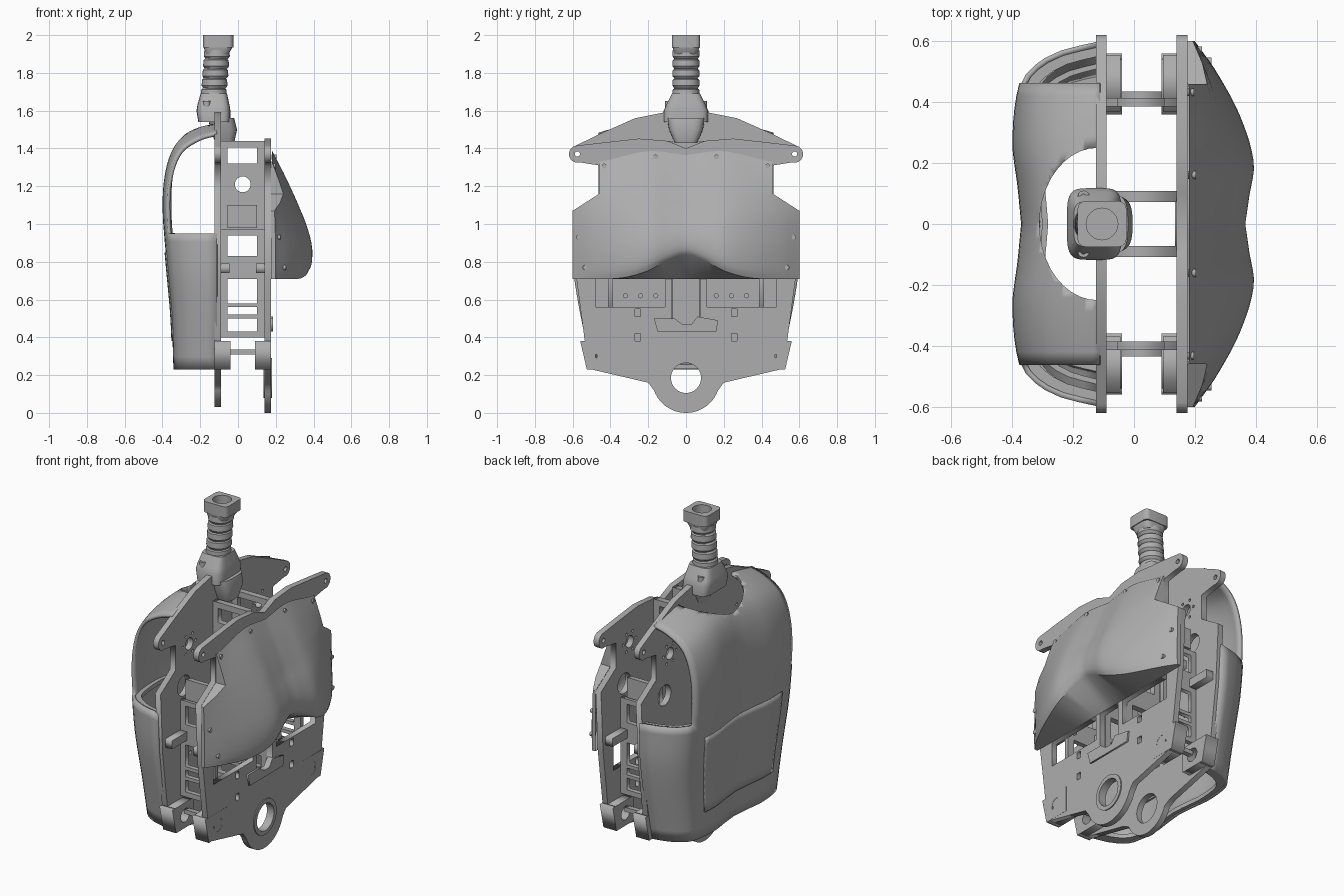
import bpy, math
from mathutils import Matrix

cube = bpy.data.objects.get("Cube")
if cube:
    bpy.data.objects.remove(cube, do_unlink=True)

grey = bpy.data.materials.new("plain_grey")
grey.use_nodes = True
grey.diffuse_color = (0.42, 0.42, 0.42, 1)
grey.node_tree.nodes["Principled BSDF"].inputs["Base Color"].default_value = (0.42, 0.42, 0.42, 1)

# Columns give where local X, Y, Z of a flat profile end up
AXES = {
    "x": Matrix(((0, 0, 1), (1, 0, 0), (0, 1, 0))).to_4x4(),
    "y": Matrix(((1, 0, 0), (0, 0, -1), (0, 1, 0))).to_4x4(),
    "z": Matrix.Identity(4),
}


def add(name, mesh, smooth=False):
    mesh.materials.clear()
    mesh.materials.append(grey)
    ob = bpy.data.objects.new(name, mesh)
    bpy.context.collection.objects.link(ob)
    if smooth:
        bpy.ops.object.select_all(action="DESELECT")
        ob.select_set(True)
        bpy.context.view_layer.objects.active = ob
        bpy.ops.object.shade_smooth_by_angle(angle=math.radians(35))
    return ob


def prism(name, outline, holes, axis, lo, hi):
    """Flat profile with holes, extruded from lo to hi along an axis."""
    cu = bpy.data.curves.new(name, "CURVE")
    cu.dimensions, cu.fill_mode, cu.extrude = "2D", "BOTH", (hi - lo) / 2
    for loop in [outline] + holes:
        sp = cu.splines.new("POLY")
        sp.points.add(len(loop) - 1)
        for p, (a, b) in zip(sp.points, loop):
            p.co = (a, b, 0, 1)
        sp.use_cyclic_u = True
    tmp = bpy.data.objects.new(name + "_profile", cu)
    bpy.context.collection.objects.link(tmp)
    bpy.context.view_layer.update()
    mesh = bpy.data.meshes.new_from_object(tmp.evaluated_get(bpy.context.evaluated_depsgraph_get()))
    bpy.data.objects.remove(tmp, do_unlink=True)
    mid = (lo + hi) / 2 * (-1 if axis == "y" else 1)
    mesh.transform(AXES[axis] @ Matrix.Translation((0, 0, mid)))
    return add(name, mesh)


def grid(name, rows, flip=False, caps=False, smooth=True):
    n = len(rows[0])
    verts = [p for r in rows for p in r]
    faces = []
    for i in range(len(rows) - 1):
        for j in range(n if caps else n - 1):
            k = (j + 1) % n
            f = (i * n + j, i * n + n + j, i * n + n + k, i * n + k)
            if all(verts[q] is not None for q in f):
                faces.append(f[::-1] if flip else f)
    if caps:
        faces += [tuple(range(n)), tuple(range(len(verts) - 1, len(verts) - n - 1, -1))]
    mesh = bpy.data.meshes.new(name)
    mesh.from_pydata([v or (-0.12, 0, 0.5) for v in verts], [], faces)
    return add(name, mesh, smooth)


def lookup(pts, t):
    """Smooth curve through (t, value) points."""
    t = min(max(t, pts[0][0]), pts[-1][0])
    i = max(k for k in range(len(pts) - 1) if pts[k][0] <= t)
    sl = lambda k: (pts[min(k + 1, len(pts) - 1)][1] - pts[max(k - 1, 0)][1]) / (
        pts[min(k + 1, len(pts) - 1)][0] - pts[max(k - 1, 0)][0])
    (a, va), (b, vb) = pts[i], pts[i + 1]
    h, s = b - a, (t - a) / (b - a)
    return (va * (1 + 2 * s) * (1 - s) ** 2 + sl(i) * h * s * (1 - s) ** 2
            + vb * s * s * (3 - 2 * s) + sl(i + 1) * h * s * s * (s - 1))


def arc(a, b, r, start=0, end=360, n=24):
    m = n if end - start >= 360 else n - 1
    return [(a + r * math.cos(math.radians(start + (end - start) * i / m)),
             b + r * math.sin(math.radians(start + (end - start) * i / m))) for i in range(n)]


def rect(a0, a1, b0, b1):
    return [(a0, b0), (a1, b0), (a1, b1), (a0, b1)]


def both(half):
    return half + [(-a, b) for a, b in reversed(half) if abs(a) > 1e-4]


# Two big frame plates
flank = [(0.2, 0.16), (0.5, 0.23), (0.525, 0.3), (0.58, 0.71), (0.6, 1.07), (0.46, 1.16),
         (0.46, 1.31), (0.56, 1.326)] + arc(0.575, 1.37, 0.045, -80, 75, 10)
front = both(arc(0, 0.18, 0.18, -90, -20, 12) + flank + [(0.45, 1.43), (0.25, 1.452), (0.1, 1.44), (0, 1.4)])
back = both(arc(0, 0.19, 0.16, -90, -20, 12) + flank + [(0.45, 1.48), (0.27, 1.56), (0.12, 1.59)])
shared = [arc(0, 0.185, 0.085)]
for s in (-1, 1):
    shared += [arc(s * 0.575, 1.37, 0.014, n=10), arc(s * 0.38, 1.04, 0.06), arc(s * 0.33, 1.27, 0.035)]
    shared += [arc(s * 0.33 + a, 1.27 + b, 0.009, n=6) for a, b in arc(0, 0, 0.06, n=6)]
    shared += [arc(s * a, b, 0.011, n=8) for a in (0.38, 0.48) for b in (0.24, 0.3, 0.36)]
slots = [rect(-0.075, 0.075, 0.43, 0.71)]
for s in (-1, 1):
    slots += [rect(s * 0.11, s * 0.48, 0.56, 0.71), rect(s * 0.24, s * 0.27, 0.51, 0.55),
              rect(s * 0.24, s * 0.27, 0.38, 0.42)]
small = [arc(s * a, 0.62, 0.011, n=8) for s in (-1, 1) for a in (0.16, 0.24, 0.32)]
prism("front_plate", front, shared + slots, "x", 0.14, 0.175)
prism("back_plate", back, shared + small, "x", -0.125, -0.09)
prism("hip_ring", arc(0, 0.185, 0.105), [arc(0, 0.185, 0.08)], "x", 0.135, 0.181)
prism("latch_plate", [(-0.17, 0.5), (-0.06, 0.5), (-0.02, 0.47), (0.03, 0.47), (0.06, 0.51),
                      (0.17, 0.49), (0.16, 0.43), (-0.15, 0.43)], [], "x", 0.15, 0.185)

# Ladder-shaped spacers between the plates
cells = [rect(-0.055, 0.1, a, b) for a, b in ((0.43, 0.5), (0.52, 0.56), (0.58, 0.71), (0.83, 0.94), (0.98, 1.1))]
upper = [rect(-0.055, 0.1, 1.32, 1.405), arc(0.025, 1.21, 0.042)]
for s in (-1, 1):
    prism("inner_ladder", rect(-0.09, 0.14, 0.4, 1.44), cells + upper, "y", s * 0.09 - 0.018, s * 0.09 + 0.018)
    prism("outer_ladder", rect(-0.09, 0.14, 0.4, 0.97), cells, "y", s * 0.4 - 0.014, s * 0.4 + 0.014)
    prism("lower_rod", rect(-0.05, 0.1, 0.31, 0.335), [], "y", s * 0.42 - 0.015, s * 0.42 + 0.015)
    # Hip blocks and slanted edge strips
    block = [(s * 0.36, 0.23), (s * 0.5, 0.23), (s * 0.54, 0.38), (s * 0.36, 0.38)]
    strip = [(s * 0.5, 0.23), (s * 0.525, 0.23), (s * 0.56, 0.38), (s * 0.535, 0.38)]
    for lo, hi in ((-0.125, -0.04), (0.09, 0.176)):
        prism("hip_block", block, [arc(s * 0.44, 0.305, 0.04, n=16)], "x", lo, hi)
        prism("edge_strip", strip, [], "x", lo, hi)
    for lo, hi in ((-0.09, -0.045), (0.095, 0.14)):
        prism("side_flange", rect(s * 0.37, s * 0.555, 0.74, 0.79), [], "x", lo, hi)

# Back shell
DEPTH = [(0, 0), (1, 0.1), (2, 0.2), (3, 0.255), (4, 0.283), (5, 0.287), (6, 0.28), (7, 0.262), (8, 0.24), (9, 0.23)]
HEIGHT = [(0, 1.555), (1, 1.525), (2, 1.46), (3, 1.36), (4, 1.22), (5, 1.07), (6, 0.95), (7, 0.75), (8, 0.5), (9, 0.23)]
SECTION = [(0, 0.9), (0.2, 0.94), (0.45, 1), (0.77, 0.92), (0.87, 0.76), (0.95, 0.45), (1, 0)]
WIDTH = [(0.23, 0.5), (0.7, 0.59), (0.95, 0.6), (1.6, 0.6)]


def shell(u, v, out=0.0):
    z = lookup(HEIGHT, v)
    x = -0.112 - lookup(DEPTH, v) * lookup(SECTION, abs(u)) - out
    y = u * lookup(WIDTH, z)
    return (x, y, z - 0.07 * (u / 0.77) ** 2 * max(0, (z - 0.95) / 0.6))


half_u = [0.08, 0.16, 0.24, 0.32, 0.4, 0.48, 0.56, 0.63, 0.7, 0.77, 0.82, 0.87, 0.91, 0.95, 0.975, 1]
cols = [-u for u in reversed(half_u)] + [0] + half_u
steps = [i / 4 for i in range(37)]
# arm openings leave the upper sides away
body = grid("back_shell", [[shell(u, v) if abs(u) < 0.78 or v >= 6 else None for u in cols] for v in steps], flip=True)
sol = body.modifiers.new("thickness", "SOLIDIFY")
sol.thickness, sol.offset = 0.018, -1
neck_hole = prism("neck_hole_cutter", [(-0.12 + 0.19 * a, 0.25 * b) for a, b in arc(0, 0, 1, n=40)], [], "z", 1.25, 1.8)
neck_hole.hide_render = True
neck_hole.hide_set(True)
cut = body.modifiers.new("neck_hole", "BOOLEAN")
cut.object, cut.operation, cut.solver = neck_hole, "DIFFERENCE", "EXACT"
# the cutter needs a closed skin
weld = neck_hole.modifiers.new("weld", "WELD")
weld.merge_threshold = 0.0005

# Raised hatch on the lower back
hatch_cols = [u / 20 for u in range(-12, 13)]
hatch = grid("back_hatch", [[shell(u, 6.55 + i * 0.19, 0.006) for u in hatch_cols] for i in range(11)], flip=True)
hatch.modifiers.new("thickness", "SOLIDIFY").thickness = 0.008

# Ribs inside the shell
for v, inner in ((6.1, 0.86), (7.2, 0.88), (8.2, 0.88), (8.95, 0.82)):
    outer = [shell(u, v) for u in cols]
    loop = [(-0.11 + (p[0] + 0.11) * 0.98, p[1] * 0.98) for p in outer]
    loop += [(-0.11 + (p[0] + 0.11) * inner, p[1] * (inner + 0.06)) for p in reversed(outer)]
    prism("shell_rib", loop, [], "z", outer[0][2] - 0.012, outer[0][2] + 0.012)

# Chest cover: a height field over the front plate
RISE = [(0.71, 0.195), (0.75, 0.212), (0.85, 0.213), (0.96, 0.19), (1.08, 0.15), (1.25, 0.072), (1.38, 0.003)]
BULGE = [(0, 0.87), (0.09, 0.93), (0.2, 1), (0.35, 0.8), (0.5, 0.43), (0.6, 0.1)]
BOTTOM = [(0, 0.84), (0.04, 0.832), (0.12, 0.795), (0.22, 0.745), (0.36, 0.712), (0.6, 0.71)]
TOP = [(0, 1.365), (0.2, 1.385), (0.46, 1.33), (0.6, 1.33)]


def chest(u, zn):
    y = u * (0.6 - 0.14 * min(max((zn - 1.07) / 0.09, 0), 1))
    lo, hi = lookup(BOTTOM, abs(y)), lookup(TOP, abs(y))
    # blend to the shaped edges while keeping the notch level
    z = zn + (lo - 0.71) * max(0, 1 - (zn - 0.71) / 0.36) + (hi - 1.38) * max(0, (zn - 1.16) / 0.22)
    return (0.178 + lookup(RISE, zn) * lookup(BULGE, abs(y)), y, z)


levels = [1.38 - 0.0275 * i for i in range(8)] + [1.16, 1.115, 1.07] + [1.07 - 0.04 * i for i in range(1, 9)] + [0.73, 0.71]
us = [i / 20 for i in range(-20, 21)]
skin = [[chest(u, z) for u in us] for z in levels]
skin = [[(0.176,) + r[0][1:]] + r + [(0.176,) + r[-1][1:]] for r in skin]
skin.append([(0.176, p[1], 0.71) for p in skin[-1]])
grid("chest_cover", skin)

# Cover screws
for s in (-1, 1):
    for u, z in ((0.35, 1.35), (0.94, 1.345), (0.95, 0.93), (0.89, 0.77)):
        x, y, zz = chest(s * u, z)
        prism("cover_screw", arc(y, zz, 0.013, n=10), [], "x", x - 0.02, x + 0.006)


# Neck: stacked cross-sections of (height, centre x, half x, half y)
def stack(name, sections, power, n=32):
    def ring(z, cx, rx, ry):
        pts = []
        for i in range(n):
            c, d = math.cos(2 * math.pi * i / n), math.sin(2 * math.pi * i / n)
            pts.append((cx + rx * math.copysign(abs(c) ** power, c), ry * math.copysign(abs(d) ** power, d), z))
        return pts
    return grid(name, [ring(*s) for s in sections], flip=True, caps=True)


stack("neck_foot", [(1.43, -0.07, 0.05, 0.06), (1.5, -0.075, 0.07, 0.09), (1.56, -0.09, 0.07, 0.1)], 0.6)
stack("neck_base", [(1.54, -0.125, 0.085, 0.118), (1.6, -0.13, 0.09, 0.118), (1.63, -0.13, 0.085, 0.105),
                    (1.69, -0.128, 0.07, 0.075)], 0.45)
column = []
for i in range(5):
    z, cx = 1.67 + i * 0.052, -0.128 + i * 0.004
    column += [(z, cx, 0.062, 0.064), (z + 0.01, cx, 0.069, 0.072),
               (z + 0.042, cx, 0.066, 0.07), (z + 0.047, cx, 0.06, 0.062)]
stack("neck_column", column, 1.0)
corners = [p for a, b, t in ((-0.05, 0.05, 90), (-0.16, 0.05, 90), (-0.16, -0.05, 180), (-0.05, -0.05, 270))
           for p in arc(a, b, 0.025, t - 90 if a > -0.1 and b > 0 else t, t if a > -0.1 and b > 0 else t + 90, 5)]
prism("neck_socket", corners, [arc(-0.105, 0, 0.052)], "z", 1.935, 2.0)
stack("neck_collar", [(1.9, -0.11, 0.06, 0.06), (1.94, -0.105, 0.078, 0.073), (1.95, -0.105, 0.078, 0.073)], 0.5)
for s in (-1, 1):
    prism("neck_bolt", arc(-0.165, s * 0.09, 0.02, n=12), [arc(-0.165, s * 0.09, 0.009, n=8)], "z", 1.6, 1.65)
